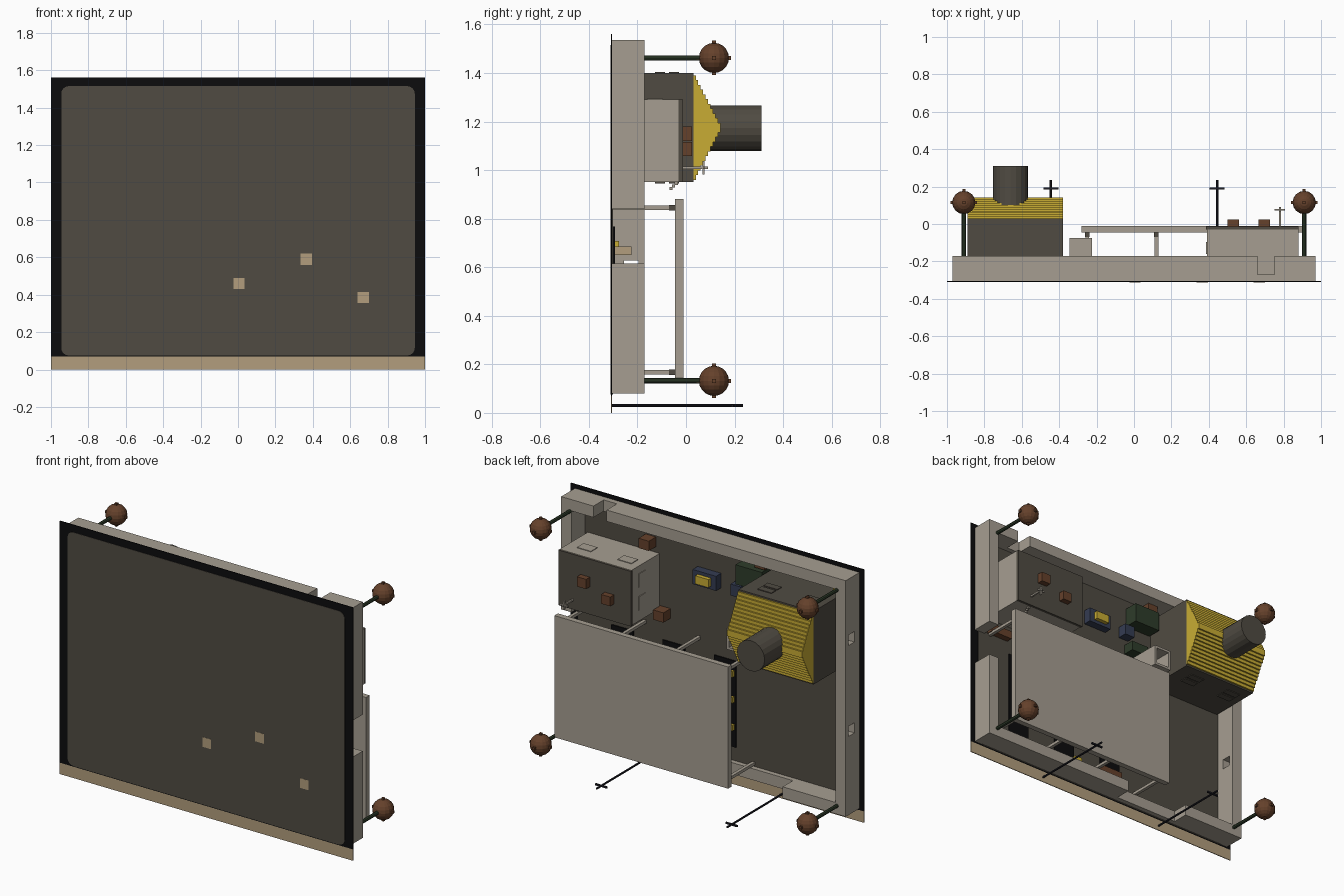
import bpy, bmesh, math
from mathutils import Matrix, Vector

cube = bpy.data.objects.get("Cube")
if cube:
    bpy.data.objects.remove(cube, do_unlink=True)


def mat(name, rgb):
    lin = [((c / 255 + 0.055) / 1.055) ** 2.4 if c > 10 else c / 255 / 12.92 for c in rgb]
    m = bpy.data.materials.new(name)
    m.use_nodes = True
    m.diffuse_color = (*lin, 1)
    m.node_tree.nodes["Principled BSDF"].inputs["Base Color"].default_value = (*lin, 1)
    return m


STONE = mat("pale_stone", (166, 158, 145))
GROUND = mat("dark_earth", (80, 75, 66))
BLACK = mat("asphalt_black", (12, 12, 13))
YELLOW = mat("roof_yellow", (200, 172, 52))
SAND = mat("sand_beige", (178, 158, 125))
BROWN = mat("rust_brown", (101, 65, 43))
GREEN = mat("dark_green", (46, 60, 42))
BLUE = mat("slate_blue", (52, 60, 82))
LAMP = mat("lamp_navy", (30, 30, 38))


def finish(name, bm, m):
    bmesh.ops.recalc_face_normals(bm, faces=bm.faces)
    me = bpy.data.meshes.new(name)
    bm.to_mesh(me)
    bm.free()
    me.materials.append(m)
    ob = bpy.data.objects.new(name, me)
    bpy.context.collection.objects.link(ob)
    return ob


def box(name, x, y, z, m):
    """Box from (min, max) pairs."""
    bm = bmesh.new()
    c = Vector([(a[0] + a[1]) / 2 for a in (x, y, z)])
    s = [a[1] - a[0] for a in (x, y, z)]
    bmesh.ops.create_cube(bm, size=1, matrix=Matrix.Translation(c) @ Matrix.Diagonal((*s, 1)))
    return finish(name, bm, m)


def rod(name, x, z, y0, y1, r, m, sides=8):
    """Cylinder along y, the height axis of the compound."""
    bm = bmesh.new()
    M = Matrix.Translation((x, (y0 + y1) / 2, z)) @ Matrix.Rotation(math.pi / 2, 4, 'X')
    bmesh.ops.create_cone(bm, cap_ends=True, segments=sides, radius1=r, radius2=r,
                          depth=y1 - y0, matrix=M)
    return finish(name, bm, m)


def prism(name, pts, to3d, vec, m):
    """Outline extruded along a vector."""
    bm = bmesh.new()
    f = bm.faces.new([bm.verts.new(to3d(*p)) for p in pts])
    r = bmesh.ops.extrude_face_region(bm, geom=[f])
    bmesh.ops.translate(bm, vec=vec, verts=[v for v in r["geom"] if isinstance(v, bmesh.types.BMVert)])
    return finish(name, bm, m)


def ctr(c, w):
    return (c - w / 2, c + w / 2)


# Base slab, sand strip and rounded earth plate
box("road_slab", (-1, 1), (-0.309, -0.304), (0.07, 1.56), BLACK)
box("sand_strip", (-1, 1), (-0.309, -0.304), (0, 0.07), SAND)
rounded = []
for cx, cz, a0 in ((0.905, 1.475, 0), (-0.905, 1.475, 90), (-0.905, 0.115, 180), (0.905, 0.115, 270)):
    for i in range(5):
        a = math.radians(a0 + i * 22.5)
        rounded.append((cx + 0.04 * math.cos(a), cz + 0.04 * math.sin(a)))
prism("earth_plate", rounded, lambda x, z: (x, -0.311, z), (0, 0.011, 0), GROUND)
for x, z in ((0.005, 0.46), (0.365, 0.59), (0.67, 0.385)):
    box("ground_patch", ctr(x, 0.06), (-0.312, -0.3), ctr(z, 0.06), SAND)

# Perimeter walls with gate gap, notches and window holes
Y0, YN, Y1 = -0.304, -0.27, -0.17
box("right_wall_lower", (0.9, 0.97), (Y0, Y1), (0.08, 0.615), STONE)
box("right_wall_upper", (0.9, 0.97), (Y0, Y1), (0.84, 1.535), STONE)
box("left_wall_base", (-0.97, -0.9), (Y0, -0.255), (0.08, 1.535), STONE)
box("left_wall_cap", (-0.97, -0.9), (-0.195, Y1), (0.08, 1.535), STONE)
for z in ((0.08, 0.565), (0.627, 1.125), (1.19, 1.535)):
    box("left_wall_pier", (-0.97, -0.9), (-0.255, -0.195), z, STONE)
for name, z, n in (("top_wall", (1.465, 1.535), (0.66, 0.75)), ("bottom_wall", (0.08, 0.15), (-0.54, -0.1))):
    box(name + "_base", (-0.9, 0.9), (Y0, YN), z, STONE)
    box(name + "_left", (-0.9, n[0]), (YN, Y1), z, STONE)
    box(name + "_right", (n[1], 0.9), (YN, Y1), z, STONE)

# Corner poles with studded globes
for x in (-0.91, 0.91):
    for z in (0.132, 1.462):
        rod("corner_pole", x, z, -0.304, 0.07, 0.011, GREEN)
        bm = bmesh.new()
        bmesh.ops.create_uvsphere(bm, u_segments=16, v_segments=10, radius=0.062,
                                  matrix=Matrix.Translation((x, 0.115, z)))
        finish("corner_globe", bm, BROWN)
        for axis in range(3):
            w = [0.016] * 3
            w[axis] = 0.142
            box("globe_stud", ctr(x, w[0]), ctr(0.115, w[1]), ctr(z, w[2]), BROWN)

# Hall with stepped yellow gable roof and round tower
HX = (-0.89, -0.38)
box("hall_body", HX, (-0.304, 0.03), (0.95, 1.4), GROUND)
N = 11
steps = []
for i in range(N):
    h = 0.215 * (1 - i / N)
    steps += [(h, 0.03 + 0.112 * i / N), (h, 0.03 + 0.112 * (i + 1) / N)]
outline = steps + [(-a, b) for a, b in reversed(steps)]
prism("hall_roof", outline, lambda a, b: (HX[0], b, 1.175 + a), (HX[1] - HX[0], 0, 0), YELLOW)
rod("round_tower", -0.66, 1.173, 0.04, 0.311, 0.094, GROUND, 20)
for x in (-0.793, -0.515):
    for y in (-0.05, -0.107):
        for z in (0.95, 1.4):
            box("hall_window", ctr(x, 0.095), ctr(y, 0.042), ctr(z, 0.009), GROUND)

# Stone house with flat dark roof, roof crates and aerial
box("house_body", (0.39, 0.88), (-0.304, -0.03), (0.95, 1.29), STONE)
box("house_roof", (0.385, 0.88), (-0.03, -0.013), (0.95, 1.29), GROUND)
for x in (0.487, 0.763):
    box("house_window", ctr(x, 0.095), ctr(-0.128, 0.065), ctr(1.29, 0.008), STONE)
for z in (1.06, 1.2):
    box("house_side_window", ctr(0.39, 0.008), ctr(-0.128, 0.065), ctr(z, 0.085), STONE)
box("roof_crate", (0.665, 0.728), (-0.013, 0.024), (1.12, 1.18), BROWN)
box("roof_crate", (0.5, 0.562), (-0.013, 0.024), (1.058, 1.115), BROWN)
box("aerial_mast", ctr(0.78, 0.01), (-0.013, 0.09), ctr(1.01, 0.01), STONE)
box("aerial_bar_x", ctr(0.78, 0.055), ctr(0.075, 0.008), ctr(1.01, 0.01), STONE)
box("aerial_bar_z", ctr(0.78, 0.01), ctr(0.072, 0.01), ctr(1.01, 0.055), STONE)
for i in range(3):
    box("wall_bracket", ctr(0.78, 0.012), ctr(-0.04 - 0.011 * i, 0.013), ctr(0.945 - 0.01 * i, 0.012), STONE)

# Flat canopy on posts
box("canopy", (-0.28, 0.905), (-0.045, -0.01), (0.13, 0.88), STONE)
for x in (-0.25, 0.12, 0.49, 0.86):
    for z in (0.168, 0.845):
        box("canopy_post", ctr(x, 0.02), (-0.304, -0.045), ctr(z, 0.018), STONE)
        box("post_cap", ctr(x, 0.024), (-0.07, -0.045), ctr(z, 0.022), GROUND)

# Parking bays under the canopy
for x in (0.64, 0.29, -0.06):
    box("parking_bay", ctr(x, 0.15), (-0.304, -0.293), (0.235, 0.767), BLACK)
    for z in (0.36, 0.53, 0.69):
        box("bay_marker", ctr(x - 0.05, 0.03), (-0.293, -0.275), ctr(z, 0.035), YELLOW)
    box("bay_kiosk", ctr(x + 0.02, 0.06), (-0.293, -0.225), ctr(0.667, 0.035), SAND)

# Street lamps on the sand strip
for x in (-0.445, 0.445):
    rod("lamp_post", x, 0.03, -0.304, 0.235, 0.006, LAMP)
    box("lamp_arm", ctr(x, 0.08), ctr(0.19, 0.01), ctr(0.03, 0.01), LAMP)

# Open water tank
TX, TZ, TY = (-0.345, -0.225), (0.95, 1.08), (-0.304, -0.075)
for x in ((TX[0], TX[0] + 0.015), (TX[1] - 0.015, TX[1])):
    box("tank_side", x, TY, TZ, STONE)
for z in ((TZ[0], TZ[0] + 0.015), (TZ[1] - 0.015, TZ[1])):
    box("tank_end", (TX[0] + 0.015, TX[1] - 0.015), TY, z, STONE)
box("tank_floor", (TX[0] + 0.015, TX[1] - 0.015), (-0.304, -0.18), (TZ[0] + 0.015, TZ[1] - 0.015), STONE)

# Yard crates and cart: x, z, width, depth, height
for name, x, z, w, d, h, m in (
        ("green_store", -0.28, 1.35, 0.18, 0.12, 0.09, GREEN),
        ("green_crate", -0.24, 1.13, 0.12, 0.06, 0.07, GREEN),
        ("blue_crate", -0.17, 1.23, 0.07, 0.07, 0.06, BLUE),
        ("blue_cart", 0.05, 1.235, 0.16, 0.09, 0.05, BLUE),
        ("cart_load", 0.05, 1.235, 0.09, 0.05, 0.075, YELLOW),
        ("brown_crate", 0.45, 1.355, 0.07, 0.06, 0.07, BROWN),
        ("brown_crate", -0.34, 1.44, 0.07, 0.045, 0.07, BROWN),
        ("brown_crate", 0.35, 0.94, 0.07, 0.06, 0.07, BROWN),
        ("gate_bench", 0.8, 0.875, 0.15, 0.05, 0.04, BROWN),
        ("bottom_crate", 0.0, 0.185, 0.17, 0.06, 0.09, BROWN),
        ("yellow_crate", 0.25, 0.18, 0.05, 0.04, 0.09, YELLOW),
        ("corner_crate", -0.86, 1.43, 0.05, 0.05, 0.06, YELLOW)):
    box(name, ctr(x, w), (-0.3, -0.3 + h), ctr(z, d), m)
